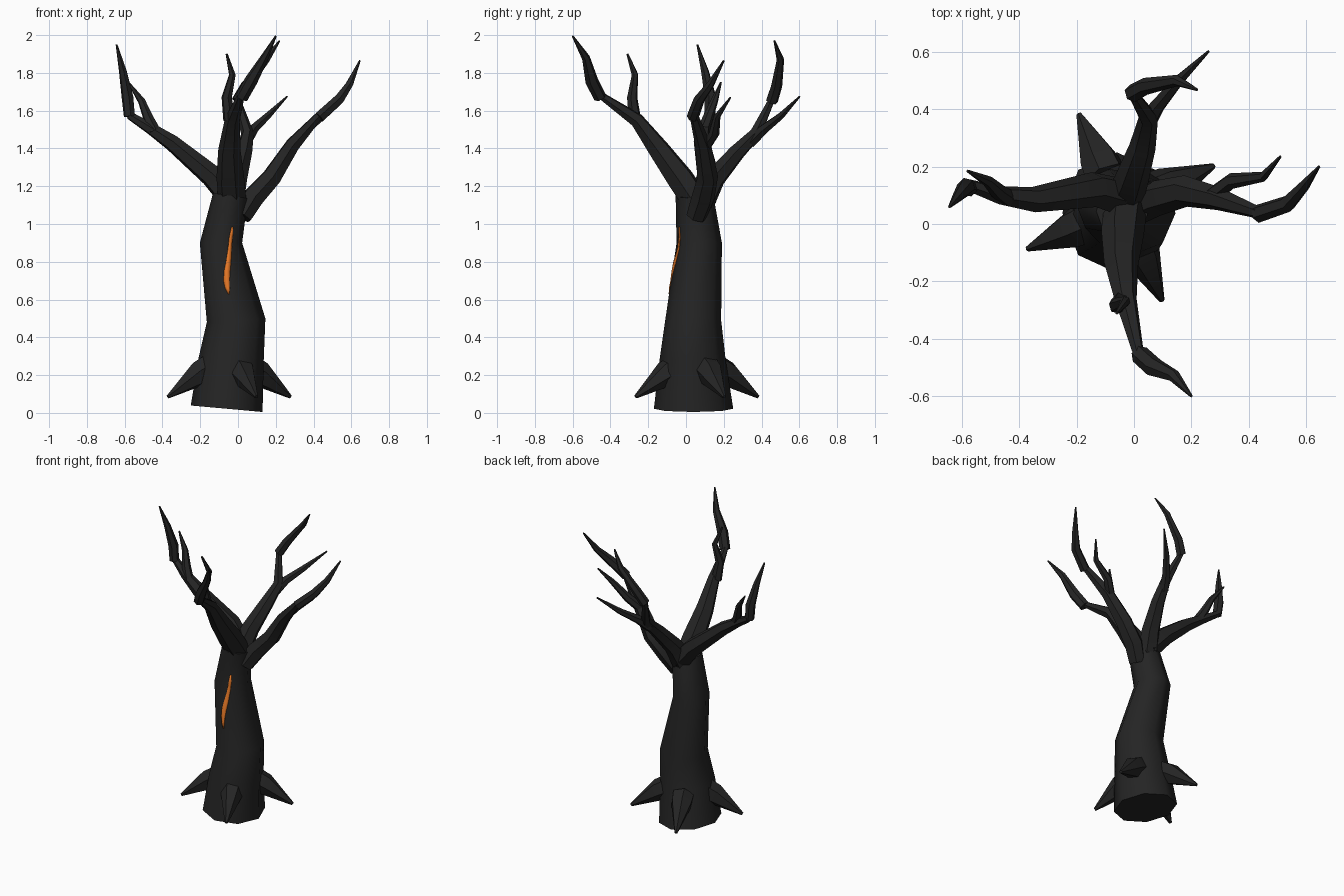
import bpy, bmesh, math
from mathutils import Vector, Matrix
from mathutils.bvhtree import BVHTree


def material(name, rgb):
    m = bpy.data.materials.new(name)
    m.diffuse_color = (*rgb, 1)
    return m


bark = material("dark_bark", (0.018, 0.018, 0.018))
glow = material("orange_glow", (0.80, 0.19, 0.02))


def finish(name, bm, mat, angle=50):
    bmesh.ops.recalc_face_normals(bm, faces=bm.faces)
    me = bpy.data.meshes.new(name)
    bm.to_mesh(me)
    bm.free()
    ob = bpy.data.objects.new(name, me)
    bpy.context.collection.objects.link(ob)
    me.materials.append(mat)
    bpy.ops.object.select_all(action='DESELECT')
    ob.select_set(True)
    bpy.context.view_layer.objects.active = ob
    bpy.ops.object.shade_smooth_by_angle(angle=math.radians(angle))
    return ob


def loft(rings):
    """Skin a list of equal point rings and cap both ends."""
    bm = bmesh.new()
    loops = [[bm.verts.new(p) for p in r] for r in rings]
    n = len(loops[0])
    for a, b in zip(loops, loops[1:]):
        for i in range(n):
            j = (i + 1) % n
            bm.faces.new((a[i], a[j], b[j], b[i]))
    bm.faces.new(loops[0])
    bm.faces.new(loops[-1])
    return bm


def limb(name, path, sides=6):
    """Tapered limb along points (x, y, z, radius)."""
    pts = [Vector(p[:3]) for p in path]
    rings = []
    for i, p in enumerate(pts):
        d = Vector((0, 0, 0))
        if i > 0:
            d += (p - pts[i - 1]).normalized()
        if i < len(pts) - 1:
            d += (pts[i + 1] - p).normalized()
        if i == 0:
            u = d.orthogonal().normalized()
        d.normalize()
        u = (u - d * u.dot(d)).normalized()
        v = d.cross(u)
        rings.append([p + path[i][3] * (u * math.cos(t) + v * math.sin(t))
                      for t in (math.tau * k / sides for k in range(sides))])
    return finish(name, loft(rings), bark)


# Trunk: rings of (centre x, centre y, z, x radius, y radius, x tilt)
trunk_rings = [(-0.06, 0.04, 0.022, 0.19, 0.21, -0.09),
               (-0.037, 0.035, 0.28, 0.173, 0.175, -0.03),
               (-0.01, 0.038, 0.49, 0.155, 0.148, 0.06),
               (-0.09, 0.07, 0.90, 0.112, 0.12, 0.0),
               (-0.04, 0.045, 1.15, 0.092, 0.10, -0.15)]
SIDES = 8
rings = []
for cx, cy, z, rx, ry, tilt in trunk_rings:
    ang = [math.tau * k / SIDES for k in range(SIDES)]
    rings.append([(cx + rx * math.cos(t), cy + ry * math.sin(t),
                   z + tilt * rx * math.cos(t)) for t in ang])
bm = loft(rings)
bmesh.ops.recalc_face_normals(bm, faces=bm.faces)
surface = BVHTree.FromBMesh(bm)
finish("trunk", bm, bark)

# Glowing crack laid on the trunk front: (left x, right x, z)
crack = [(-0.034, -0.026, 0.985), (-0.046, -0.029, 0.93), (-0.053, -0.034, 0.87),
         (-0.063, -0.037, 0.80), (-0.074, -0.042, 0.75), (-0.076, -0.045, 0.70),
         (-0.068, -0.044, 0.66), (-0.052, -0.047, 0.63)]
bm = bmesh.new()
rows = []
for x0, x1, z in crack:
    row = []
    for x in (x0, (x0 + x1) / 2, x1):
        hit = surface.ray_cast(Vector((x, -1, z)), Vector((0, 1, 0)))[0]
        row.append(bm.verts.new((x, hit.y - 0.004, z)))
    rows.append(row)
for a, b in zip(rows, rows[1:]):
    for i in range(2):
        bm.faces.new((a[i], b[i], b[i + 1], a[i + 1]))
solid = finish("glowing_crack", bm, glow).modifiers.new("thickness", 'SOLIDIFY')
solid.thickness = 0.004
solid.offset = 0

# Four spiky roots turned around the trunk axis
axis = Vector((-0.047, 0.058, 0))
for k in range(4):
    turn = Matrix.Rotation(math.radians(24 + 90 * k), 3, 'Z')
    path = []
    for r, z, rad in ((0.12, 0.235, 0.075), (0.18, 0.205, 0.07), (0.355, 0.085, 0.010)):
        p = axis + turn @ Vector((r, 0, z))
        path.append((*p, rad))
    limb("root_%d" % (k + 1), path)

# Front branch, its twig and its tip
limb("front_branch", [(-0.03, 0.05, 1.12, 0.075), (-0.04, -0.03, 1.24, 0.075),
                      (-0.045, -0.14, 1.39, 0.060), (-0.03, -0.26, 1.55, 0.040),
                      (0.015, -0.45, 1.68, 0.020)])
limb("front_twig", [(-0.045, -0.27, 1.55, 0.034), (-0.06, -0.285, 1.67, 0.028),
                    (-0.03, -0.27, 1.79, 0.018), (-0.06, -0.31, 1.90, 0.006)])
limb("front_tip", [(0.02, -0.455, 1.67, 0.034), (0.07, -0.50, 1.76, 0.035),
                   (0.14, -0.53, 1.88, 0.022), (0.20, -0.60, 1.995, 0.005)])

# Back branch
limb("back_branch", [(-0.04, 0.08, 1.10, 0.070), (-0.01, 0.15, 1.24, 0.060),
                     (0.03, 0.27, 1.38, 0.046), (0.05, 0.37, 1.48, 0.034),
                     (-0.005, 0.455, 1.66, 0.018)])
limb("back_twig", [(0.04, 0.34, 1.43, 0.032), (0.08, 0.41, 1.50, 0.028),
                   (0.155, 0.50, 1.57, 0.020), (0.26, 0.602, 1.675, 0.005)])
limb("back_tip", [(-0.005, 0.455, 1.65, 0.032), (0.04, 0.48, 1.73, 0.030),
                  (0.15, 0.50, 1.87, 0.020), (0.22, 0.468, 1.97, 0.005)])

# Left branch
limb("left_branch", [(-0.03, 0.09, 1.13, 0.070), (-0.14, 0.12, 1.255, 0.062),
                     (-0.35, 0.085, 1.43, 0.045), (-0.47, 0.10, 1.51, 0.032),
                     (-0.575, 0.135, 1.575, 0.022)])
limb("left_twig", [(-0.44, 0.09, 1.49, 0.032), (-0.475, 0.115, 1.56, 0.028),
                   (-0.51, 0.15, 1.65, 0.020), (-0.58, 0.185, 1.75, 0.005)])
limb("left_tip", [(-0.575, 0.125, 1.57, 0.030), (-0.585, 0.13, 1.67, 0.032),
                  (-0.61, 0.10, 1.81, 0.021), (-0.643, 0.06, 1.95, 0.005)])

# Right branch
limb("right_branch", [(0.02, 0.055, 1.04, 0.055), (0.08, 0.09, 1.14, 0.062),
                      (0.18, 0.115, 1.25, 0.055), (0.29, 0.09, 1.42, 0.042),
                      (0.435, 0.04, 1.58, 0.022)])
limb("right_twig", [(0.27, 0.095, 1.40, 0.032), (0.34, 0.15, 1.48, 0.028),
                    (0.45, 0.165, 1.57, 0.018), (0.51, 0.235, 1.67, 0.005)])
limb("right_tip", [(0.43, 0.035, 1.565, 0.032), (0.535, 0.07, 1.66, 0.030),
                   (0.59, 0.13, 1.74, 0.021), (0.645, 0.20, 1.865, 0.005)])
